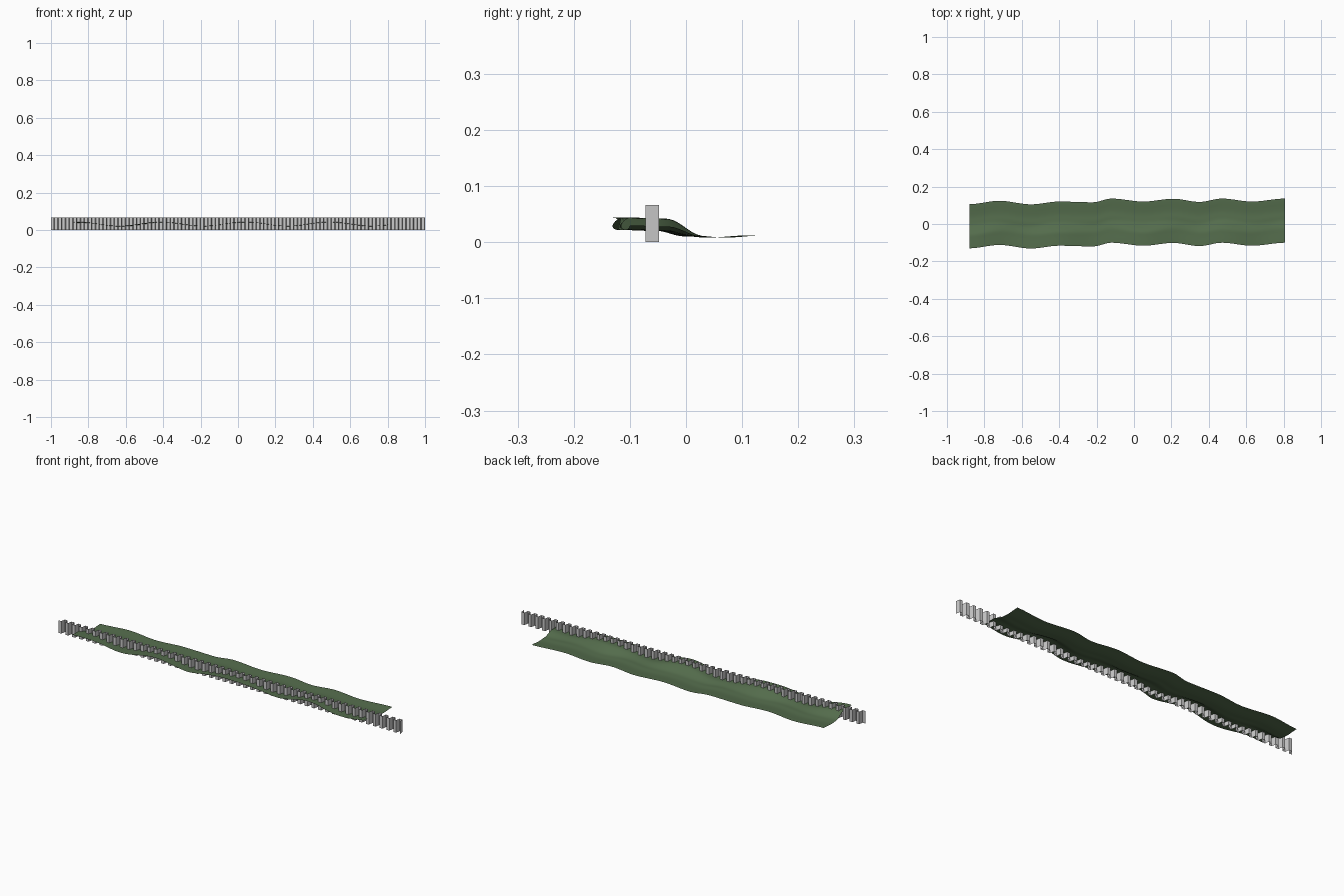
import bpy
import math

cube = bpy.data.objects.get("Cube")
if cube:
    bpy.data.objects.remove(cube)


def material(name, rgb):
    mat = bpy.data.materials.new(name)
    mat.use_nodes = True
    mat.diffuse_color = (*rgb, 1)
    mat.node_tree.nodes["Principled BSDF"].inputs["Base Color"].default_value = (*rgb, 1)
    return mat


def sheet(name, rows, mat):
    """Skin a list of equally long point rows with quads."""
    n = len(rows[0])
    faces = [(r * n + c, r * n + c + 1, (r + 1) * n + c + 1, (r + 1) * n + c)
             for r in range(len(rows) - 1) for c in range(n - 1)]
    mesh = bpy.data.meshes.new(name)
    mesh.from_pydata([p for row in rows for p in row], [], faces)
    mesh.materials.append(mat)
    obj = bpy.data.objects.new(name, mesh)
    bpy.context.collection.objects.link(obj)
    return obj


def sample(points, t):
    """Interpolate smoothly through (position, value) pairs."""
    for (a, va), (b, vb) in zip(points, points[1:]):
        if t <= b:
            f = max(0, (t - a) / (b - a))
            return va + (vb - va) * f * f * (3 - 2 * f)
    return points[-1][1]


green = material("grass green", (0.088, 0.15, 0.072))
grey = material("steel grey", (0.6, 0.6, 0.6))

# Grassy bank: sideways meander, cross-section and fading height wave
meander = [(-0.88, -0.012), (-0.72, 0.006), (-0.55, -0.013), (-0.4, 0.002),
           (-0.22, -0.002), (-0.12, 0.018), (0.05, 0.002), (0.21, 0.017),
           (0.35, 0), (0.47, 0.018), (0.63, 0.002), (0.81, 0.018)]
section = [(-0.118, 0.033), (-0.05, 0.031), (0.01, 0.011), (0.05, 0.008), (0.118, 0.012)]
fade = [(-0.118, 0.011), (-0.055, 0.011), (0.02, 0)]

rows = []
for j in range(25):
    u = -0.118 + 0.236 * j / 24
    row = []
    for i in range(97):
        x = -0.88 + 1.688 * i / 96
        wave = math.cos(math.tau * (x - 0.04) / 0.45)
        row.append((x, u + sample(meander, x), sample(section, u) + sample(fade, u) * wave))
    rows.append(row)
bank = sheet("grassy_bank", rows, green)
for poly in bank.data.polygons:
    poly.use_smooth = True

# Corrugated upright wall
path = []
pitch = 0.04
for k in range(50):
    x = -1 + k * pitch
    path += [(x, -0.072), (x + 0.016, -0.072), (x + 0.02, -0.048), (x + 0.036, -0.048)]
path.append((1, -0.072))
sheet("sheet_wall", [[(x, y, z) for x, y in path] for z in (0, 0.066)], grey)
